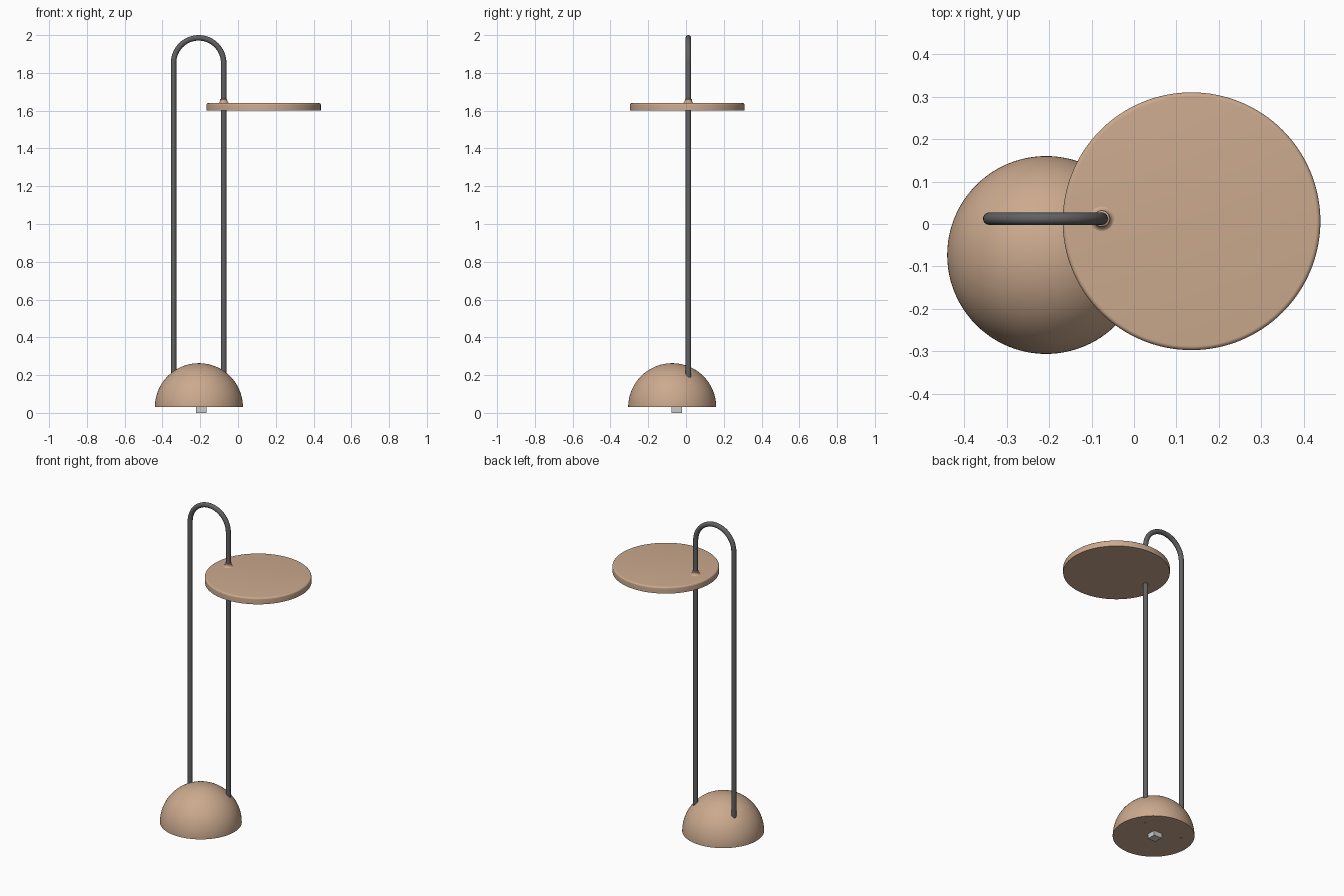
import bpy, bmesh, math
from mathutils import Matrix, Vector

if "Cube" in bpy.data.objects:
    bpy.data.objects.remove(bpy.data.objects["Cube"])

def material(name, rgb):
    m = bpy.data.materials.new(name)
    m.diffuse_color = (*rgb, 1)
    m.use_nodes = True
    m.node_tree.nodes["Principled BSDF"].inputs["Base Color"].default_value = m.diffuse_color
    return m

wood = material("tan", (0.60, 0.40, 0.27))
steel = material("dark_metal", (0.12, 0.12, 0.125))

def add_object(name, bm, mat=None, smooth=True):
    bmesh.ops.recalc_face_normals(bm, faces=bm.faces)
    me = bpy.data.meshes.new(name)
    bm.to_mesh(me)
    bm.free()
    ob = bpy.data.objects.new(name, me)
    bpy.context.collection.objects.link(ob)
    if mat:
        me.materials.append(mat)
    if smooth:
        bpy.ops.object.select_all(action='DESELECT')
        ob.select_set(True)
        bpy.context.view_layer.objects.active = ob
        bpy.ops.object.shade_smooth_by_angle(angle=math.radians(35))
    return ob

def lathe(name, profile, centre, mat, steps=96):
    """Revolve (radius, z) points around a vertical axis at centre."""
    bm = bmesh.new()
    vs = [bm.verts.new((r, 0, z)) for r, z in profile]
    es = [bm.edges.new(p) for p in zip(vs, vs[1:])]
    bmesh.ops.spin(bm, geom=vs + es, cent=(0, 0, 0), axis=(0, 0, 1),
                   angle=2 * math.pi, steps=steps)
    bmesh.ops.remove_doubles(bm, verts=bm.verts, dist=1e-5)
    bmesh.ops.translate(bm, verts=bm.verts, vec=(*centre, 0))
    return add_object(name, bm, mat)

def arc(cr, cz, rad, a0, a1, n):
    return [(cr + rad * math.cos(math.radians(a0 + (a1 - a0) * i / n)),
             cz + rad * math.sin(math.radians(a0 + (a1 - a0) * i / n)))
            for i in range(n + 1)]

# Key positions
TUBE_Y, TUBE_R = 0.0125, 0.0145
LEFT_X, RIGHT_X = -0.341, -0.076
MID_X, BEND = (LEFT_X + RIGHT_X) / 2, (RIGHT_X - LEFT_X) / 2
TUBE_BOTTOM = 0.13

# Domed base
dome_curve = arc(0, 0.03, 0.233, 0, 90, 32)
dome_curve[-1] = (0, 0.263)
dome = lathe("domed_base", [(0, 0.03)] + dome_curve, (-0.207, -0.073), wood)

# Screw holes under the two tube ends
bm = bmesh.new()
for x in (LEFT_X, RIGHT_X):
    bmesh.ops.create_cone(bm, cap_ends=True, segments=24, radius1=0.007, radius2=0.007,
                          depth=0.12, matrix=Matrix.Translation((x, TUBE_Y, 0.05)))
holes = add_object("screw_hole_cutter", bm, smooth=False)
holes.hide_render = True
holes.hide_viewport = True
cut = dome.modifiers.new("screw_holes", 'BOOLEAN')
cut.operation, cut.object, cut.solver = 'DIFFERENCE', holes, 'EXACT'

# Square foot peg below the base
bm = bmesh.new()
bmesh.ops.create_cube(bm, size=1, matrix=Matrix.Translation((-0.195, -0.048, 0.02))
                      @ Matrix.Diagonal((0.056, 0.056, 0.04, 1)))
add_object("foot_peg", bm, smooth=False)

# Bent tube: up the left leg, over the arch, down the right leg
arch = arc(MID_X, 2.0 - TUBE_R - BEND, BEND, 180, 0, 32)
path = [(LEFT_X, TUBE_BOTTOM)] + arch + [(RIGHT_X, TUBE_BOTTOM)]
bm = bmesh.new()
rings, n = [], 24
for i, (x, z) in enumerate(path):
    a, b = path[max(i - 1, 0)], path[min(i + 1, len(path) - 1)]
    tangent = Vector((b[0] - a[0], 0, b[1] - a[1])).normalized()
    if 0 < i < len(path) - 1:
        t = math.pi - math.pi * (i - 1) / (len(arch) - 1)
        tangent = Vector((math.sin(t), 0, -math.cos(t)))
    side = tangent.cross(Vector((0, 1, 0)))
    rings.append([bm.verts.new(Vector((x, TUBE_Y, z)) + TUBE_R *
                  (side * math.cos(2 * math.pi * k / n) + Vector((0, math.sin(2 * math.pi * k / n), 0))))
                  for k in range(n)])
for r0, r1 in zip(rings, rings[1:]):
    for k in range(n):
        bm.faces.new((r0[k], r0[(k + 1) % n], r1[(k + 1) % n], r1[k]))
bm.faces.new(rings[0])
bm.faces.new(rings[-1])
add_object("bent_tube", bm, steel)

# Round table top with a softened upper rim
lathe("round_top", [(0, 1.60), (0.3035, 1.60)] + arc(0.2935, 1.63, 0.010, 0, 90, 6) + [(0, 1.64)],
      (0.1355, 0.0065), wood, 128)

# Flared collar where the tube passes through the top
flare = arc(0.034, 1.654, 0.015, 270, 180, 8)
lathe("tube_collar", [(TUBE_R, 1.638), (0.034, 1.638)] + flare + [(0.019, 1.66), (TUBE_R, 1.662)],
      (RIGHT_X, TUBE_Y), wood, 48)
